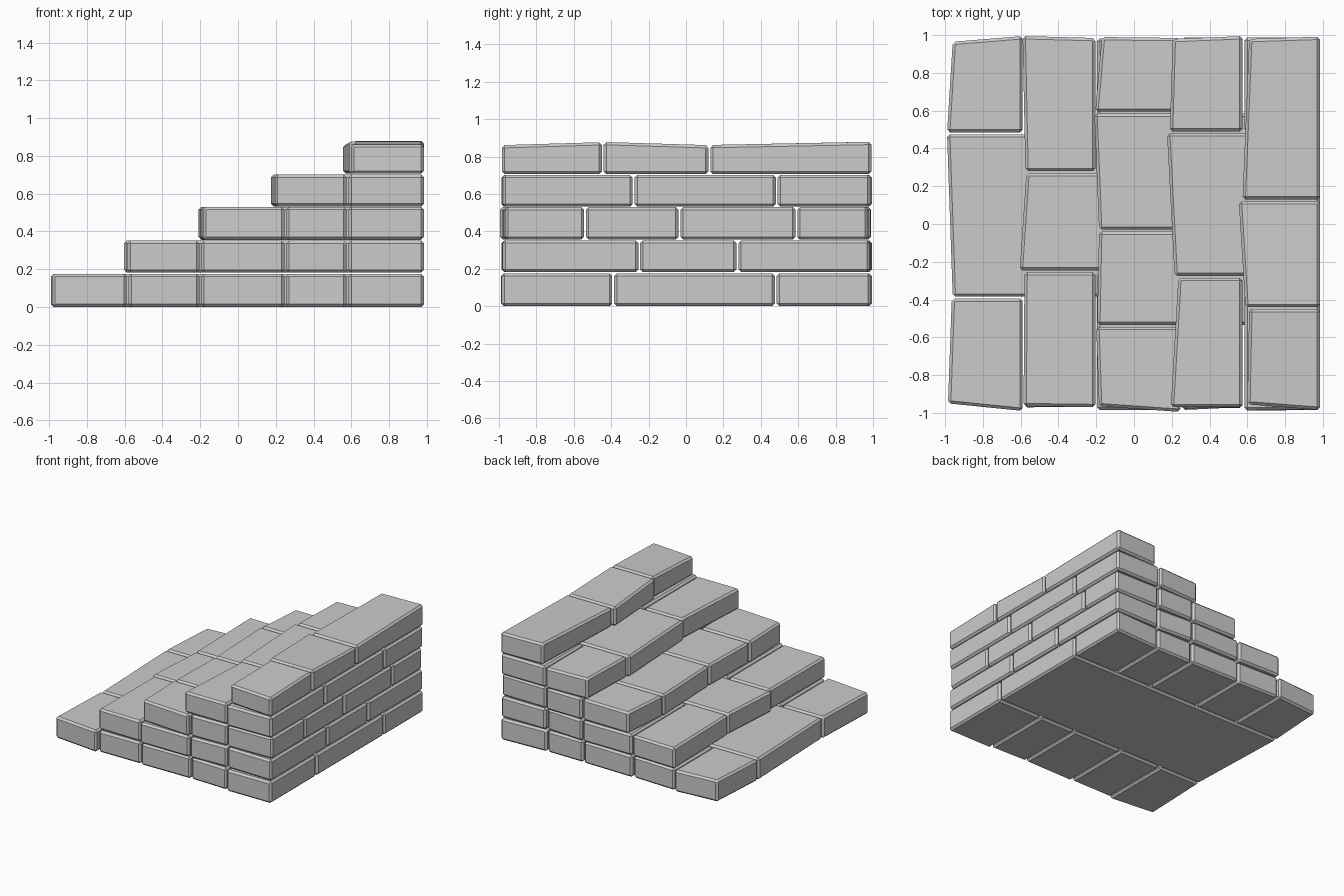
import bpy, bmesh, random

if "Cube" in bpy.data.objects:
    bpy.data.objects.remove(bpy.data.objects["Cube"])

random.seed(4)
GAP = 0.005      # half of the mortar gap
BEVEL = 0.015
RIGHT = 0.985
SEAMS = [-0.585, -0.2, 0.25, 0.58]   # x joints of the front and back faces


def block(name, corners, z0, tops):
    """Chamfered stone: four plan corners (counter-clockwise) and corner heights."""
    bm = bmesh.new()
    low = [bm.verts.new((x, y, z0)) for x, y in corners]
    high = [bm.verts.new((x, y, z)) for (x, y), z in zip(corners, tops)]
    bm.faces.new(low[::-1])
    bm.faces.new(high)
    for i in range(4):
        j = (i + 1) % 4
        bm.faces.new((low[i], low[j], high[j], high[i]))
    bmesh.ops.bevel(bm, geom=bm.edges[:], offset=BEVEL, segments=1,
                    profile=0.5, affect='EDGES')
    bmesh.ops.recalc_face_normals(bm, faces=bm.faces[:])
    mesh = bpy.data.meshes.new(name)
    bm.to_mesh(mesh)
    bm.free()
    bpy.context.collection.objects.link(bpy.data.objects.new(name, mesh))


# Each course: base z, top z, y joints, tread edge x (start, end) of each stone
courses = [
    (0.0, 0.176, [-0.39, 0.48],
     [(-0.985, -0.965), (-0.96, -0.99), (-0.99, -0.96)]),
    (0.182, 0.352, [-0.25, 0.275],
     [(-0.585, -0.58), (-0.605, -0.57), (-0.575, -0.59)]),
    (0.356, 0.53, [-0.54, -0.035, 0.59],
     [(-0.185, -0.2), (-0.195, -0.185), (-0.185, -0.21), (-0.205, -0.17)]),
    (0.532, 0.702, [-0.28, 0.485],
     [(0.195, 0.235), (0.215, 0.175), (0.19, 0.205)]),
    (0.706, 0.874, [-0.445, 0.125],
     [(0.6, 0.61), (0.59, 0.555), (0.575, 0.61)]),
]
# Outer end y (left, right) of the tread stone in each course
front_ends = [(-0.95, -0.99), (-0.965, -0.97), (-0.965, -0.995),
              (-0.97, -0.97), (-0.955, -0.985)]
back_ends = [(0.965, 0.995), (0.995, 0.985), (0.99, 0.985),
             (0.98, 0.995), (0.98, 0.992)]
# Top course heights at the two ends of each stone
crest = [(0.861, 0.877), (0.878, 0.861), (0.862, 0.879)]


def end_row(label, level, z0, z1, edge, inner, tips, tops, front):
    """Row of short stones closing the front or back end of a course."""
    cuts = SEAMS[level:] + [RIGHT]
    for i, x in enumerate(cuts):
        a, b = tips if i == 0 else (
            (-1 if front else 1) * random.uniform(0.965, 0.99) for _ in range(2))
        right = x - GAP if i < len(cuts) - 1 else x
        if i == 0:
            left0, left1 = edge
            heights = tops
        else:
            left0 = left1 = cuts[i - 1] + GAP
            heights = (z1, z1)
        if front:
            pts = [(left0, a), (right, b), (right, inner - GAP), (left1, inner - GAP)]
        else:
            pts = [(left0, inner + GAP), (right, inner + GAP), (right, b), (left1, a)]
        h0, h1 = heights
        block(f"{label}_stone_{level + 1}_{i + 1}", pts, z0, (h0, h0, h1, h1))


for n, (z0, z1, joints, edges) in enumerate(courses):
    tops = crest if n == 4 else [(z1, z1)] * len(edges)
    end_row("front", n, z0, z1, edges[0], joints[0], front_ends[n], tops[0], True)
    end_row("back", n, z0, z1, edges[-1], joints[-1], back_ends[n], tops[-1], False)
    # Long stones running the full depth of the course between the end rows
    for k in range(1, len(edges) - 1):
        ya, yb = joints[k - 1] + GAP, joints[k] - GAP
        xa, xb = edges[k]
        h0, h1 = tops[k]
        block(f"middle_stone_{n + 1}_{k}",
              [(xa, ya), (RIGHT, ya), (RIGHT, yb), (xb, yb)], z0, (h0, h0, h1, h1))
